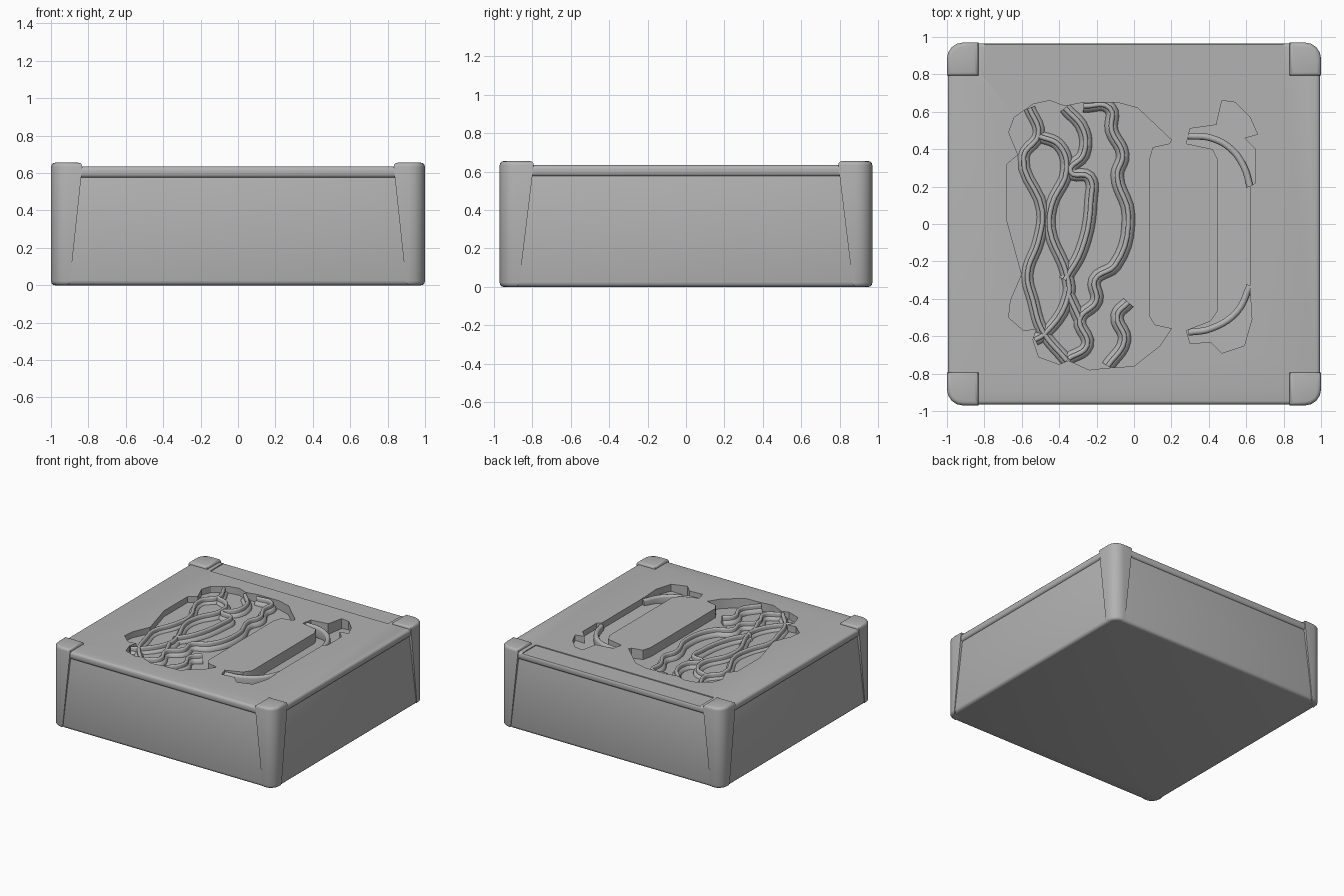
import bpy
import bmesh

# Remove the default cube only
default = bpy.data.objects.get("Cube")
if default:
    bpy.data.objects.remove(default, do_unlink=True)

# Single grey finish
grey = bpy.data.materials.new("plain_grey")
grey.use_nodes = True
colour = (0.45, 0.45, 0.45, 1)
grey.diffuse_color = colour
grey.node_tree.nodes["Principled BSDF"].inputs["Base Color"].default_value = colour


def add_mesh(name, bm):
    bmesh.ops.recalc_face_normals(bm, faces=bm.faces)
    mesh = bpy.data.meshes.new(name)
    bm.to_mesh(mesh)
    bm.free()
    mesh.materials.append(grey)
    obj = bpy.data.objects.new(name, mesh)
    bpy.context.collection.objects.link(obj)
    return obj


def activate(obj):
    bpy.ops.object.select_all(action="DESELECT")
    obj.select_set(True)
    bpy.context.view_layer.objects.active = obj


def smooth(obj):
    activate(obj)
    bpy.ops.object.shade_smooth_by_angle(angle=0.6)


def rounded_block(name, low, high, corner, rim, reshape=None, rounded=None):
    """Box with rounded upright edges, then softened top and bottom rims."""
    bm = bmesh.new()
    bmesh.ops.create_cube(bm, size=1)
    for v in bm.verts:
        v.co = [l + (h - l) * (c + 0.5) for l, h, c in zip(low, high, v.co)]
    middle = (low[2] + high[2]) / 2
    upright = [e for e in bm.edges
               if (e.verts[0].co.z - middle) * (e.verts[1].co.z - middle) < 0]
    if rounded:
        upright = [e for e in upright if rounded(e.verts[0].co)]
    if reshape:
        for v in bm.verts:
            reshape(v.co)
    bmesh.ops.bevel(bm, geom=upright, offset=corner, segments=4,
                    profile=0.5, affect="EDGES")
    rims = [e for e in bm.edges
            if all(abs(v.co.z - low[2]) < 1e-4 for v in e.verts)
            or all(abs(v.co.z - high[2]) < 1e-4 for v in e.verts)]
    bmesh.ops.bevel(bm, geom=rims, offset=rim, segments=3,
                    profile=0.5, affect="EDGES")
    return add_mesh(name, bm)


def pocket_cutter(name, outline, floor):
    """Prism over an outline; its underside follows the floor height rule."""
    bm = bmesh.new()
    lower = [bm.verts.new((x, y, floor(x))) for x, y in outline]
    upper = [bm.verts.new((x, y, 1)) for x, y in outline]
    bm.faces.new(lower)
    bm.faces.new(upper)
    for i in range(len(outline)):
        j = i - 1
        bm.faces.new((lower[j], lower[i], upper[i], upper[j]))
    obj = add_mesh(name, bm)
    obj.hide_render = True
    return obj


def cut(target, cutter):
    mod = target.modifiers.new("cut", "BOOLEAN")
    mod.operation = "DIFFERENCE"
    mod.solver = "EXACT"
    mod.object = cutter
    activate(target)
    bpy.ops.object.modifier_apply(modifier=mod.name)


def ridge(name, path, centre, half_height, radius):
    """Smooth upright strip with rounded crest along a path."""
    data = bpy.data.curves.new(name, "CURVE")
    data.dimensions = "3D"
    data.twist_mode = "Z_UP"
    data.resolution_u = 5
    data.extrude = half_height
    data.bevel_depth = radius
    data.bevel_resolution = 2
    data.use_fill_caps = True
    spline = data.splines.new("BEZIER")
    spline.bezier_points.add(len(path) - 1)
    for point, (x, y) in zip(spline.bezier_points, path):
        point.co = (x, y, centre)
        point.handle_left_type = point.handle_right_type = "AUTO"
    data.materials.append(grey)
    obj = bpy.data.objects.new(name, data)
    bpy.context.collection.objects.link(obj)


# Case body, sides drawn in slightly under the lid
def draw_in(co):
    if co.z > 0.3:
        co.x *= 0.985
        co.y *= 0.985


body = rounded_block("case_body", (-0.995, -0.965, 0), (0.995, 0.965, 0.6),
                     0.1, 0.025, draw_in)
lid = rounded_block("lid", (-0.995, -0.965, 0.575), (0.995, 0.965, 0.635),
                    0.1, 0.02)

# Left relief pocket: wavy locks plus the sloping plane beside the panel
left_outline = [
    (-.67, .49), (-.64, .57), (-.54, .64), (-.45, .66), (-.37, .63),
    (-.27, .65), (-.09, .65), (.02, .62), (.2, .45), (.19, .43),
    (.1, .41), (.08, .34), (.08, -.49), (.11, -.54), (.2, -.56),
    (.14, -.65), (0, -.76), (-.15, -.77), (-.24, -.78), (-.35, -.73),
    (-.4, -.75), (-.51, -.71), (-.54, -.62), (-.52, -.56), (-.59, -.57),
    (-.67, -.5), (-.66, -.41), (-.6, -.27), (-.68, .02), (-.68, .32),
    (-.62, .37)]
# Right relief pocket: curved edge of the panel with a flared tip at each end
right_outline = [
    (.28, .43), (.3, .51), (.44, .53), (.47, .66), (.54, .65), (.62, .57),
    (.66, .48), (.59, .46), (.65, .4), (.65, .22), (.62, .2), (.62, -.25),
    (.62, -.35), (.63, -.51), (.59, -.65), (.47, -.69), (.41, -.63),
    (.3, -.64), (.28, -.57), (.41, -.52), (.45, -.46), (.45, .34),
    (.42, .4)]
# Shallow step along the back of the lid
back_outline = [(-.8, .785), (.8, .785), (.8, 1), (-.8, 1)]

cutters = [
    pocket_cutter("left_pocket_cutter", left_outline,
                  lambda x: 0.562 - 0.12 * max(x, -0.7) * 0.3),
    pocket_cutter("right_pocket_cutter", right_outline,
                  lambda x: 0.55 + 0.2 * (x - 0.45)),
    pocket_cutter("back_step_cutter", back_outline, lambda x: 0.628)]
for cutter in cutters:
    cut(lid, cutter)
for cutter in cutters[:-1]:
    cut(body, cutter)
for cutter in cutters:
    bpy.data.objects.remove(cutter, do_unlink=True)
smooth(body)
smooth(lid)

# Corner posts, tapering downward and standing just above the lid
for sx, side in ((-1, "right"), (1, "left")):
    for sy, end in ((-1, "front"), (1, "back")):
        def taper(co):
            if co.z < 0.3:
                if abs(co.x) < 0.9:
                    co.x = sx * 0.9
                if abs(co.y) < 0.9:
                    co.y = sy * 0.87

        xs = sorted((sx * 0.83, sx))
        ys = sorted((sy * 0.79, sy * 0.97))
        post = rounded_block(
            f"{end}_{side}_corner_post", (xs[0], ys[0], 0),
            (xs[1], ys[1], 0.655), 0.085, 0.022, taper,
            lambda co: abs(co.x) > 0.95 and abs(co.y) > 0.95)
        smooth(post)

# Ridges that separate the wavy locks
locks = [
    [(-.56, .62), (-.51, .48), (-.59, .36), (-.49, .07), (-.51, -.09),
     (-.57, -.27), (-.54, -.41), (-.49, -.57), (-.36, -.73)],
    [(-.51, .47), (-.4, .42), (-.36, .29), (-.44, .1), (-.45, -.03),
     (-.36, -.27), (-.35, -.38), (-.48, -.59), (-.53, -.62)],
    [(-.37, .62), (-.27, .5), (-.27, .37), (-.34, .28), (-.24, .25),
     (-.23, .13), (-.28, -.14), (-.37, -.3)],
    [(-.27, .63), (-.13, .62), (-.12, .5), (-.06, .37), (-.09, .26),
     (-.03, .05), (-.1, -.22), (-.21, -.3), (-.2, -.41), (-.29, -.51),
     (-.25, -.65), (-.35, -.72)],
    [(-.03, -.42), (-.09, -.49), (-.05, -.62), (-.14, -.76)],
    [(-.35, -.38), (-.29, -.51)],
    [(-.6, .36), (-.57, .2), (-.5, .07), (-.44, .1)]]
for i, path in enumerate(locks[:-1]):
    ridge(f"lock_ridge_{i}", path, 0.59, 0.028, 0.013)
    ridge(f"lock_ridge_foot_{i}", path, 0.565, 0.002, 0.035)

# Bands crossing the right pocket
bands = {
    "upper_band": [(.29, .47), (.41, .46), (.52, .4), (.59, .3), (.62, .2)],
    "lower_band": [(.29, -.58), (.41, -.56), (.55, -.47), (.62, -.33)]}
for name, path in bands.items():
    ridge(name, path, 0.58, 0.03, 0.018)
